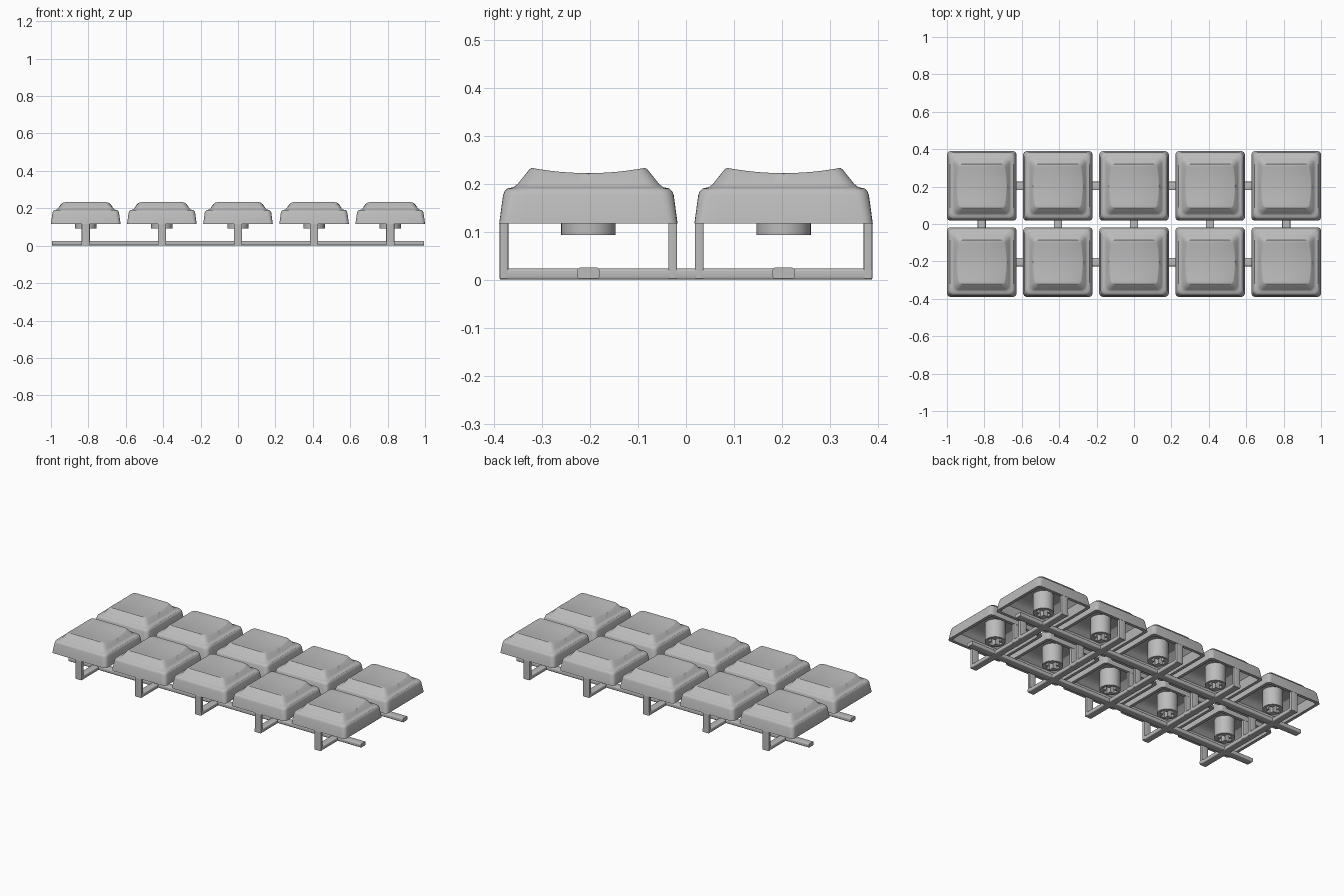
import bpy, bmesh, math
from math import cos, sin, pi

cube = bpy.data.objects.get("Cube")
if cube:
    bpy.data.objects.remove(cube)

grey = bpy.data.materials.new("grey_plastic")
grey.use_nodes = True
GREY = (0.5, 0.5, 0.5, 1)
grey.diffuse_color = GREY
grey.node_tree.nodes["Principled BSDF"].inputs["Base Color"].default_value = GREY

PITCH = 0.407
COLUMNS = [i * PITCH for i in range(-2, 3)]
ROWS = [-PITCH / 2, PITCH / 2]


def finish(bm, name):
    bmesh.ops.recalc_face_normals(bm, faces=bm.faces)
    mesh = bpy.data.meshes.new(name)
    bm.to_mesh(mesh)
    bm.free()
    mesh.materials.append(grey)
    mesh.shade_smooth()
    mesh.set_sharp_from_angle(angle=math.radians(32))
    return mesh


def place(mesh, name, x=0, y=0, z=0):
    ob = bpy.data.objects.new(name, mesh)
    ob.location = (x, y, z)
    bpy.context.collection.objects.link(ob)


# Rounded square, listed as its right half and then the mirrored left half
def rounded_square(half, radius, arc=5, side=10):
    c = half - radius
    right = [(c + radius * sin(a), -c - radius * cos(a))
             for a in (pi / 2 * i / arc for i in range(arc + 1))]
    right += [(half, -c + 2 * c * i / side) for i in range(1, side)]
    right += [(x, -y) for x, y in right[arc::-1]]
    return right + [(-x, y) for x, y in reversed(right)]


# Keycap: hollow shell lofted from the inner ceiling, round the rim, to the top
def keycap():
    bm = bmesh.new()
    # half size, corner radius, height
    sections = [(0.115, 0.02, 0.203), (0.14, 0.02, 0.186), (0.158, 0.02, 0.17),
                (0.168, 0.015, 0.117), (0.186, 0.02, 0.117),
                (0.178, 0.025, 0.176), (0.175, 0.025, 0.184),
                (0.169, 0.026, 0.19), (0.16, 0.028, 0.192),
                (0.154, 0.028, 0.194), (0.147, 0.026, 0.2),
                (0.123, 0.02, 0.23), (0.118, 0.018, 0.233)]
    rings = []
    for k, (half, radius, z) in enumerate(sections):
        dish = {len(sections) - 1: 1, len(sections) - 2: 0.9}.get(k, 0)
        ring = []
        for x, y in rounded_square(half, radius):
            sag = dish * (1 - (y / half) ** 2)
            ring.append(bm.verts.new((x * (1 + 0.1 * sag), y, z - 0.011 * sag)))
        rings.append(ring)
    n = len(rings[0])
    for a, b in zip(rings, rings[1:]):
        for i in range(n):
            j = (i + 1) % n
            bm.faces.new((a[i], a[j], b[j], b[i]))
    # Ceiling and dished top, filled with strips across
    for ring in (rings[0], rings[-1]):
        for i in range(n // 2 - 1):
            bm.faces.new((ring[i], ring[i + 1], ring[n - 2 - i], ring[n - 1 - i]))
    return finish(bm, "keycap")


# Stem: round post with a cross-shaped socket in its lower end
def stem():
    bm = bmesh.new()
    low, high, socket, r = 0.093, 0.205, 0.17, 0.057
    arm, slot = 0.042, 0.014

    def wall(points, z0, z1):
        a = [bm.verts.new((x, y, z0)) for x, y in points]
        b = [bm.verts.new((x, y, z1)) for x, y in points]
        for i in range(len(points)):
            j = (i + 1) % len(points)
            bm.faces.new((a[i], a[j], b[j], b[i]))
        bm.faces.new(b)
        return [bm.edges.get((a[i], a[i - 1])) for i in range(len(a))]

    circle = [(r * cos(2 * pi * i / 32), r * sin(2 * pi * i / 32)) for i in range(32)]
    cross = []
    for q in range(4):
        c, s = round(cos(q * pi / 2)), round(sin(q * pi / 2))
        for x, y in ((arm, -slot), (arm, slot), (slot, slot)):
            cross.append((c * x - s * y, s * x + c * y))
    edges = wall(circle, low, high) + wall(cross, low, socket)
    bmesh.ops.triangle_fill(bm, use_beauty=True, use_dissolve=False, edges=edges)
    return finish(bm, "stem")


# Box with optionally bevelled long edges along the given axis
def bar(name, size, axis=None, bevel=0.005):
    bm = bmesh.new()
    bmesh.ops.create_cube(bm, size=1)
    bmesh.ops.scale(bm, vec=size, verts=bm.verts)
    if axis is not None:
        edges = [e for e in bm.edges
                 if abs(e.verts[0].co[axis] - e.verts[1].co[axis]) > 1e-4]
        bmesh.ops.bevel(bm, geom=edges, offset=bevel, segments=3,
                        profile=0.5, affect='EDGES')
    return finish(bm, name)


cap_mesh, stem_mesh = keycap(), stem()
post_mesh = bar("post", (0.044, 0.018, 0.117), 2, 0.003)
long_mesh = bar("long_rail", (1.99, 0.046, 0.023), 0)
cross_mesh = bar("cross_rail", (0.044, 0.776, 0.023), 1)

# Keys with their stems and the two posts holding each one
for x in COLUMNS:
    for y in ROWS:
        place(cap_mesh, "keycap", x, y)
        place(stem_mesh, "stem", x, y)
        for side in (-1, 1):
            place(post_mesh, "post", x, y + side * 0.176, 0.0605)

# Rail frame underneath
for y in ROWS:
    place(long_mesh, "long_rail", 0, y, 0.0135)
for x in COLUMNS:
    place(cross_mesh, "cross_rail", x, 0, 0.0115)
